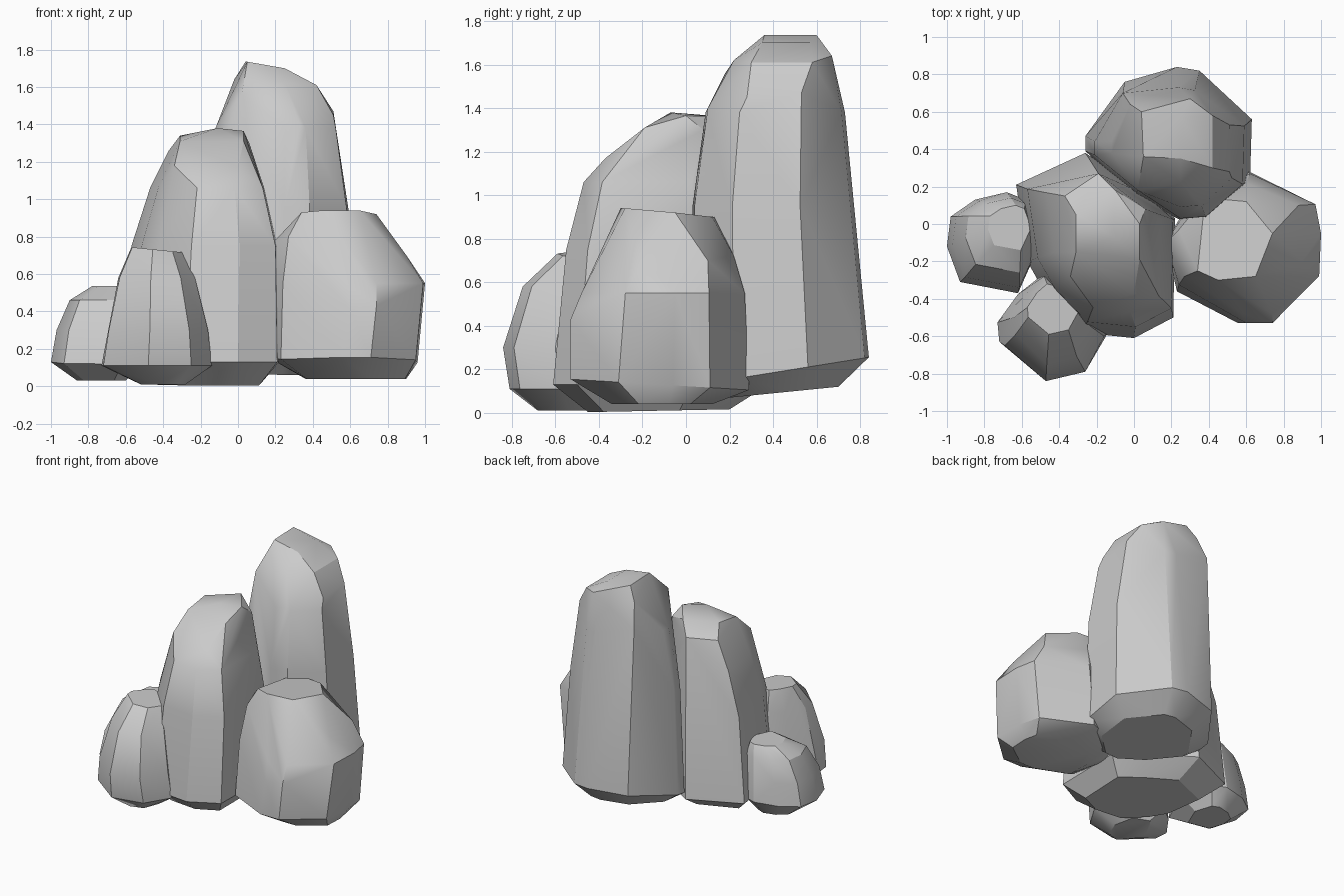
import bpy, bmesh, math


def rock(name, outline, levels, corners=()):
    """Faceted boulder: one plan outline fitted to a box at each height, then hulled.
    level = (z, x0, x1, y0, y1, slope_x, slope_y); corners = extra chipped corners"""
    xs, ys = [p[0] for p in outline], [p[1] for p in outline]
    w, d = max(xs) - min(xs), max(ys) - min(ys)
    bm = bmesh.new()
    for z, x0, x1, y0, y1, sx, sy in levels:
        for px, py in outline:
            u, v = (px - min(xs)) / w, (py - min(ys)) / d
            dz = sx * (u - 0.5) * (x1 - x0) + sy * (v - 0.5) * (y1 - y0)
            bm.verts.new((x0 + u * (x1 - x0), y0 + v * (y1 - y0), z + dz))
    for c in corners:
        bm.verts.new(c)
    bmesh.ops.convex_hull(bm, input=bm.verts[:])
    loose = [v for v in bm.verts if not v.link_faces]
    bmesh.ops.delete(bm, geom=loose, context='VERTS')
    # merge nearly coplanar triangles into broad facets
    bmesh.ops.dissolve_limit(bm, angle_limit=math.radians(5),
                             verts=bm.verts[:], edges=bm.edges[:])
    bmesh.ops.recalc_face_normals(bm, faces=bm.faces[:])
    me = bpy.data.meshes.new(name)
    bm.to_mesh(me)
    bm.free()
    ob = bpy.data.objects.new(name, me)
    bpy.context.collection.objects.link(ob)
    bpy.ops.object.select_all(action='DESELECT')
    ob.select_set(True)
    bpy.context.view_layer.objects.active = ob
    bpy.ops.object.shade_smooth_by_angle(angle=math.radians(30))


# Tall boulder at the back
rock("tall_rock",
     [(-.26, .39), (-.26, .47), (-.05, .76), (.23, .84), (.35, .82), (.63, .56),
      (.62, .22), (.40, .03), (.25, .02), (0, .15)],
     [(.09, -.12, .50, .10, .70, 0, .10),
      (.19, -.26, .63, .02, .84, 0, .16),
      (.95, -.21, .59, .03, .78, 0, 0),
      (1.38, -.12, .53, .09, .73, 0, 0)],
     [(-.06, .70, 1.47), (-.02, .64, 1.64), (.30, .67, 1.64), (.42, .58, 1.61),
      (.51, .53, 1.47), (.51, .28, 1.45), (.42, .30, 1.61), (.33, .10, 1.40),
      (.25, .22, 1.62), (.25, .35, 1.70), (.25, .57, 1.70), (.05, .36, 1.735),
      (.04, .60, 1.735), (.02, .18, 1.56), (-.06, .38, 1.50)])

# Middle boulder
rock("middle_rock",
     [(-.63, .21), (-.26, .38), (.05, .18), (.22, .03), (.21, -.50),
      (0, -.61), (-.28, -.58), (-.47, -.38), (-.57, -.20)],
     [(.01, -.50, .12, -.45, .20, 0, .02),
      (.13, -.63, .22, -.61, .38, 0, 0),
      (.75, -.57, .21, -.55, .34, 0, 0),
      (1.06, -.47, .14, -.47, .30, 0, 0)],
     [(-.34, -.28, 1.18), (0, -.37, 1.17), (-.31, -.15, 1.31), (.03, -.19, 1.31),
      (.03, 0, 1.365), (-.11, -.07, 1.38), (-.31, .05, 1.34), (-.37, .15, 1.26),
      (-.19, .27, 1.28), (-.10, .18, 1.36), (.06, .08, 1.30)])

# Broad boulder on the right
rock("right_rock",
     [(.23, -.03), (.24, -.35), (.58, -.52), (.74, -.52), (.99, -.30),
      (1.0, -.05), (.97, .12), (.62, .30), (.35, .20)],
     [(.04, .36, .90, -.34, .12, 0, 0),
      (.13, .22, .96, -.53, .29, 0, -.06),
      (.55, .23, 1.0, -.48, .27, 0, 0)],
     [(.74, -.53, .43), (.60, -.53, .41), (.25, -.35, .33), (.27, -.28, .80),
      (.24, -.03, .82), (.34, -.25, .93), (.45, -.30, .94), (.65, -.28, .94),
      (.74, -.05, .92), (.60, .12, .90), (.38, .14, .90), (.90, -.20, .70),
      (.88, .10, .70), (.60, .22, .72), (.17, -.10, .15), (.17, -.10, .75)])

# Small boulder at front left
rock("front_rock",
     [(-.73, -.54), (-.72, -.65), (-.48, -.84), (-.25, -.79), (-.14, -.60),
      (-.22, -.35), (-.50, -.28), (-.62, -.38)],
     [(.01, -.52, -.28, -.68, -.34, 0, 0),
      (.11, -.73, -.14, -.81, -.28, 0, 0),
      (.30, -.70, -.16, -.84, -.28, 0, 0),
      (.58, -.64, -.23, -.75, -.28, 0, 0),
      (.73, -.57, -.30, -.59, -.32, -.10, 0)])

# Smallest boulder at far left
rock("left_rock",
     [(-1.0, -.12), (-.98, .04), (-.85, .13), (-.68, .17), (-.58, .13),
      (-.50, -.10), (-.62, -.37), (-.93, -.31)],
     [(.03, -.86, -.60, -.22, .08, 0, 0),
      (.13, -1.0, -.50, -.37, .17, 0, .04),
      (.30, -.97, -.50, -.34, .16, 0, 0),
      (.46, -.90, -.52, -.26, .14, 0, 0),
      (.535, -.78, -.55, -.14, .10, 0, 0)])
